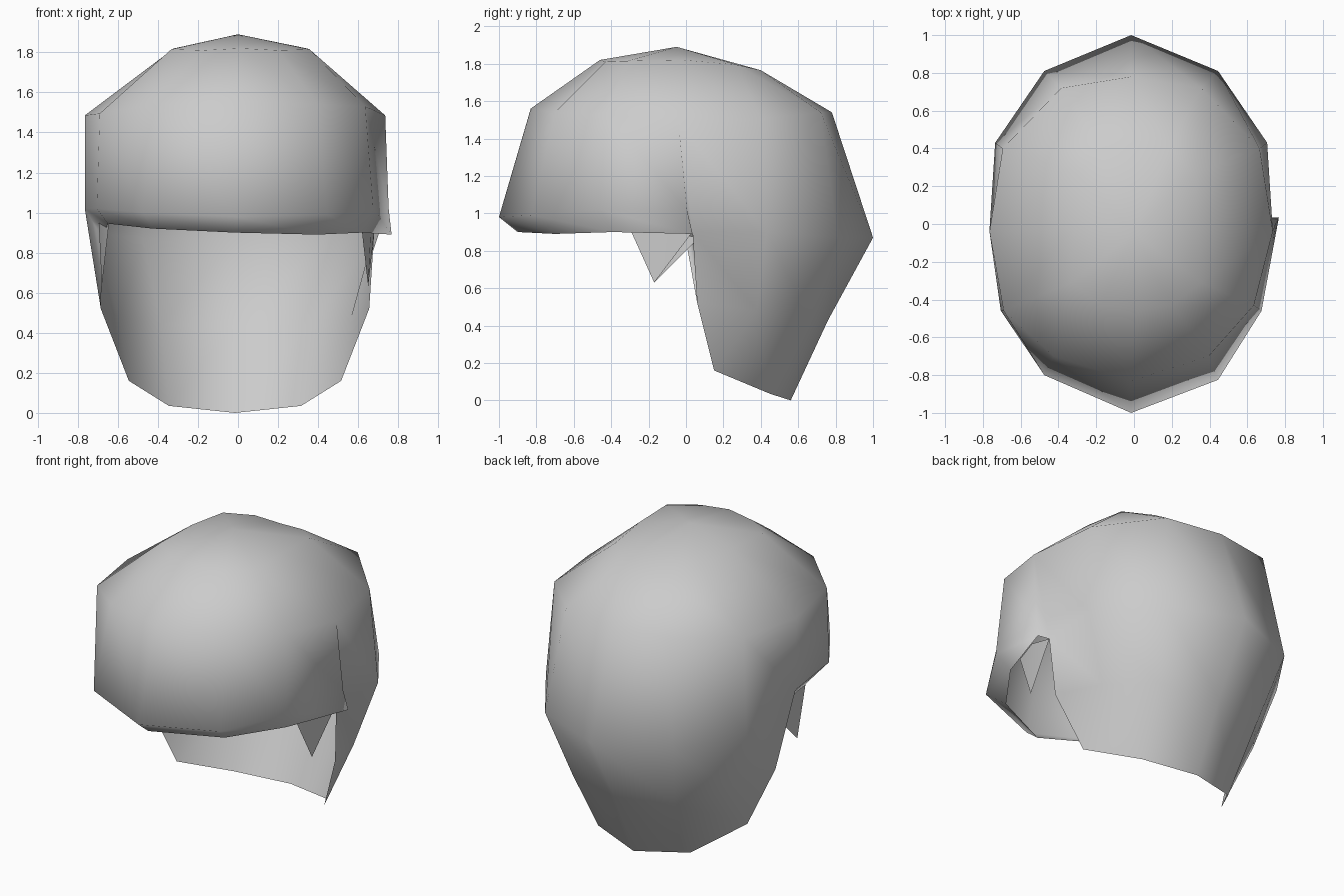
import bpy, bmesh

cube = bpy.data.objects.get("Cube")
if cube:
    bpy.data.objects.remove(cube, do_unlink=True)

grey = bpy.data.materials.new("plain grey")
grey.use_nodes = True
color = (0.6, 0.6, 0.6, 1)
grey.diffuse_color = color
grey.node_tree.nodes["Principled BSDF"].inputs["Base Color"].default_value = color

SHIFT = -.015  # the hair sits slightly off centre


def finish(name, bm):
    mesh = bpy.data.meshes.new(name)
    bm.to_mesh(mesh)
    bm.free()
    mesh.materials.append(grey)
    for p in mesh.polygons:
        p.use_smooth = True
    obj = bpy.data.objects.new(name, mesh)
    bpy.context.collection.objects.link(obj)
    return obj


# Half rings of the hair shell, from the front centre round to the back centre
upper = [(0, -.46, 1.82), (.19, -.43, 1.81), (.345, -.31, 1.815), (.33, -.02, 1.82),
         (.31, .27, 1.795), (.17, .40, 1.765), (0, .42, 1.75)]
brow = [(0, -.83, 1.56), (.41, -.70, 1.54), (.65, -.43, 1.53), (.75, -.04, 1.485),
        (.68, .40, 1.505), (.37, .72, 1.54), (0, .78, 1.54)]
# Front fringe hangs from the brow ring and folds under
fringe = [(0, -1, .98), (.46, -.80, 1.0), (.69, -.46, 1.02), (.75, -.03, 1.02)]
fringe_rim = [(0, -.9, .9), (.41, -.7, .89), (.635, -.39, .9), (.66, .07, .87)]
# Back hair, from the side edge to the back centre
back = [(.695, .035, .90), (.72, .43, .90), (.46, .81, .87), (0, 1.0, .87)]
nape = [(.67, .06, .52), (.58, .38, .48), (.37, .66, .44), (0, .76, .43)]
tips = [(.53, .15, .16), (.33, .45, .035), (0, .56, 0)]

bm = bmesh.new()
crown = bm.verts.new((0, -.05, 1.89))
centre = {}


def row(points, side, key, dx=SHIFT):
    """Verts of one half ring; points on the centre line are shared."""
    out = []
    for i, (x, y, z) in enumerate(points):
        if x == 0:
            k = (key, i)
            if k not in centre:
                centre[k] = bm.verts.new((dx, y, z))
            out.append(centre[k])
        else:
            out.append(bm.verts.new((side * x + dx, y, z)))
    return out


def face(verts, flip):
    bm.faces.new(verts[::-1] if flip else verts)


def bridge(a, b, flip):
    for i in range(len(a) - 1):
        face((a[i], b[i], b[i + 1], a[i + 1]), flip)


for side in (1, -1):
    flip = side < 0
    r1 = row(upper, side, "upper", .012)
    r2 = row(brow, side, "brow")
    r3, r4 = row(fringe, side, "fringe"), row(fringe_rim, side, "rim")
    b3 = row(back, side, "back")
    b4, b5 = row(nape, side, "nape"), row(tips, side, "tips")
    if side > 0:
        # Left fringe corner flares out, folding back onto the back hair
        r3[1].co = (.445, -.825, .99)
        r3[3].co = (.752, .005, 1.02)
        r4[3].co = (.767, .035, .89)
        face((r2[3], r3[3], b3[0]), flip)
        face((r3[3], r4[3], b3[0]), flip)
    else:
        # Right side runs straight into the back hair; fuller brow, higher rim
        bm.verts.remove(b3[0])
        b3[0] = r3[3]
        r2[2].co = (-.69, -.46, 1.495)
        r4[1].co.z = .92
        r4[2].co.z = .945
        face((r3[3], r4[3], b4[0]), flip)
    for i in range(6):
        face((crown, r1[i], r1[i + 1]), flip)
    bridge(r1, r2, flip)
    bridge(r2[:4], r3, flip)
    bridge(r3, r4, flip)
    bridge(r2[3:], b3, flip)
    bridge(b3, b4, flip)
    face((b4[0], b5[0], b4[1]), flip)
    bridge(b4[1:], b5, flip)
finish("hair_shell", bm)

# Pointed sideburns, slightly folded along the middle; each ends at the side edge
for side, name, edge in ((1, "left_sideburn", back[0]),
                         (-1, "right_sideburn", fringe_rim[3])):
    bm = bmesh.new()
    a, m, b, t = [bm.verts.new((side * x + SHIFT, y, z)) for x, y, z in
                  ((.63, -.31, .94), (.68, -.14, .95), edge, (.665, -.17, .63))]
    for f in ((a, t, m), (m, t, b)):
        face(f, side < 0)
    finish(name, bm)
